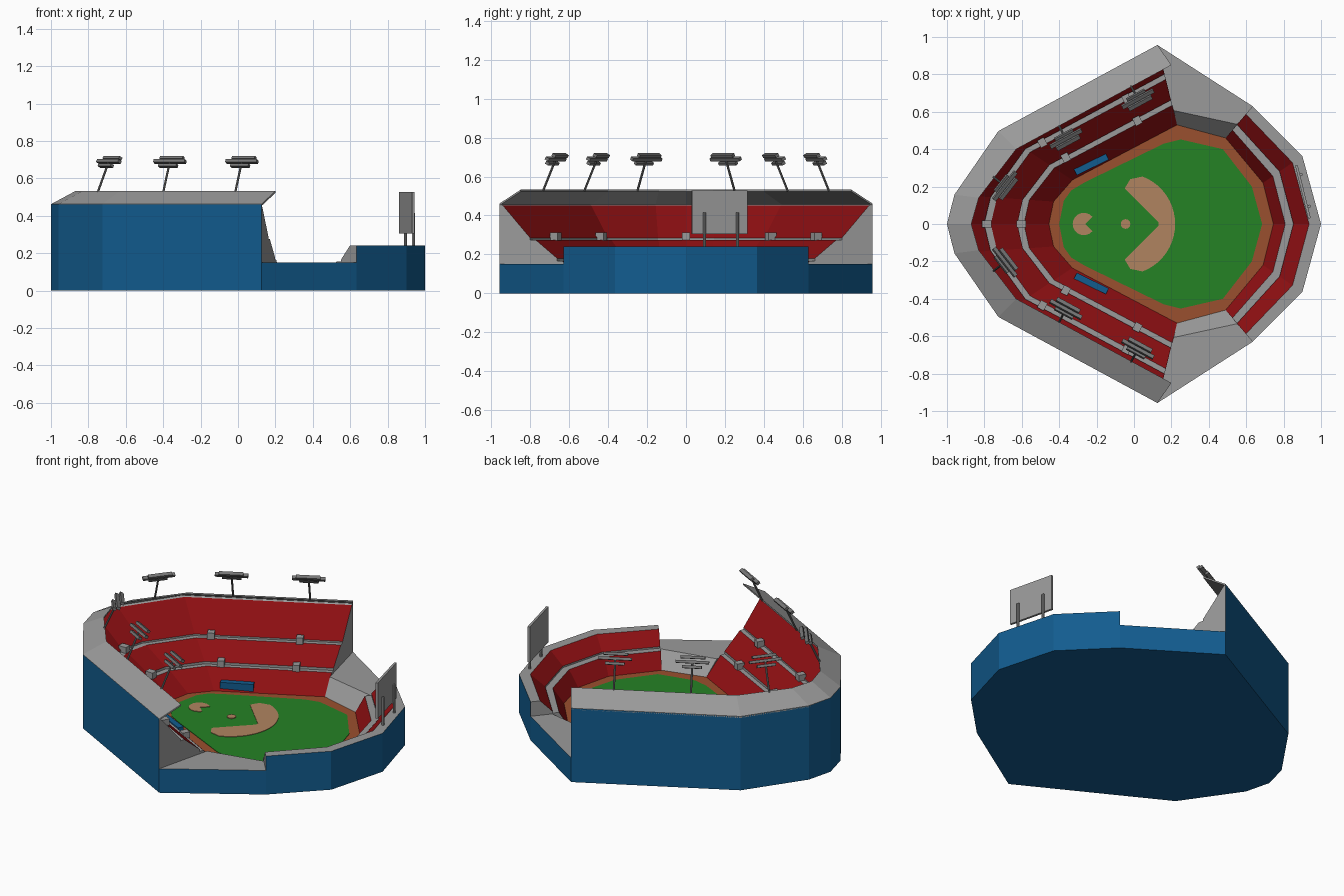
import bpy, bmesh, math
from mathutils import Vector, Matrix

if "Cube" in bpy.data.objects:
    bpy.data.objects.remove(bpy.data.objects["Cube"])


def material(name, r, g, b):
    m = bpy.data.materials.new(name)
    lin = lambda c: ((c / 255 + 0.055) / 1.055) ** 2.4
    m.diffuse_color = (lin(r), lin(g), lin(b), 1)
    m.use_nodes = True
    m.node_tree.nodes["Principled BSDF"].inputs["Base Color"].default_value = m.diffuse_color
    return m


BLUE = material("blue wall", 18, 92, 143)
GREY = material("concrete grey", 154, 154, 154)
RED = material("seat red", 142, 15, 18)
GREEN = material("grass green", 37, 130, 37)
BROWN = material("track brown", 154, 80, 46)
TAN = material("infield tan", 176, 132, 96)
STEEL = material("light tower grey", 118, 118, 118)


def finish(name, bm, mats):
    bmesh.ops.recalc_face_normals(bm, faces=bm.faces[:])
    me = bpy.data.meshes.new(name)
    bm.to_mesh(me)
    bm.free()
    for m in mats:
        me.materials.append(m)
    ob = bpy.data.objects.new(name, me)
    bpy.context.collection.objects.link(ob)
    return ob


def mirror(pts):
    """Half outline starting on the x axis -> full outline from -y to +y."""
    return [(x, -y) for x, y in reversed(pts) if y > 0] + list(pts)


def loft(name, outer, inner, profiles, strips, mats):
    """Sweep a closed (t, z) section between two outlines; t=0 outer, t=1 inner."""
    bm = bmesh.new()
    if len(profiles) == 1:
        profiles = profiles * len(outer)
    rows = []
    for o, i, prof in zip(outer, inner, profiles):
        o, i = Vector(o), Vector(i)
        rows.append([bm.verts.new((*o.lerp(i, t), z)) for t, z in prof])
    n = len(rows[0])
    for a, b in zip(rows, rows[1:]):
        for k in range(n):
            f = bm.faces.new((a[k], a[(k + 1) % n], b[(k + 1) % n], b[k]))
            f.material_index = strips[k]
    for r in (rows[0], rows[-1]):
        bm.faces.new(r).material_index = 1
    return finish(name, bm, mats)


def plate(name, pts, z0, z1, mats):
    """Flat prism; the underside takes the last material."""
    bm = bmesh.new()
    lo = [bm.verts.new((x, y, z0)) for x, y in pts]
    hi = [bm.verts.new((x, y, z1)) for x, y in pts]
    bm.faces.new(hi)
    bm.faces.new(lo).material_index = len(mats) - 1
    n = len(pts)
    for k in range(n):
        bm.faces.new((lo[k], lo[(k + 1) % n], hi[(k + 1) % n], hi[k]))
    return finish(name, bm, mats)


def box(name, loc, size, angle, mat, tilt=0):
    bm = bmesh.new()
    mx = (Matrix.Translation(loc) @ Matrix.Rotation(angle, 4, 'Z')
          @ Matrix.Rotation(tilt, 4, 'X') @ Matrix.Diagonal((*size, 1)))
    bmesh.ops.create_cube(bm, size=1, matrix=mx)
    return finish(name, bm, [mat])


def pole(name, a, b, r, mat):
    a, b = Vector(a), Vector(b)
    bm = bmesh.new()
    mx = Matrix.Translation((a + b) / 2) @ (b - a).to_track_quat('Z', 'Y').to_matrix().to_4x4()
    bmesh.ops.create_cone(bm, cap_ends=True, segments=8, radius1=r, radius2=r,
                          depth=(b - a).length, matrix=mx)
    return finish(name, bm, [mat])


# Outlines (upper half): outside wall and field wall
main_out = [(-1, 0), (-.96, .157), (-.725, .497), (.125, .957)]
main_in = [(-.455, 0), (-.43, .12), (-.33, .235), (.23, .53)]
far_out = [(1, 0), (.9, .364), (.634, .63)]
far_in = [(.745, 0), (.69, .22), (.49, .46)]
F = .06  # field level
mats = [BLUE, GREY, RED]

# Main grandstand: wall, three seat tiers, two walkways
main_prof = [(0, 0), (0, .46), (.04, .45), (.365, .285), (.365, .275), (.43, .275),
             (.69, .18), (.69, .165), (.755, .165), (1, F), (1, 0)]
loft("main_stand", mirror(main_out), mirror(main_in), [main_prof],
     [0, 1, 2, 1, 1, 2, 1, 1, 2, 0, 0], mats)

# Canopy over the top rows
can_in = [(-.87, 0), (-.83, .14), (-.63, .40), (.2, .85)]
loft("canopy", mirror(main_out), mirror(can_in),
     [[(0, .452), (0, .462), (1, .532), (1, .522)]], [1, 1, 1, 1], mats)

# Outfield stand
far_prof = [(0, 0), (0, .24), (.25, .24), (.58, .165), (.58, .155), (.75, .155), (1, F), (1, 0)]
loft("outfield_stand", mirror(far_out), mirror(far_in), [far_prof],
     [0, 1, 2, 1, 1, 2, 0, 0], mats)

# Low concrete links between the stands
for s in (1, -1):
    flip = lambda p: (p[0], p[1] * s)
    loft("low_link", [flip(main_out[-1]), flip(far_out[-1])],
         [flip(main_in[-1]), flip(far_in[-1])],
         [[(0, 0), (0, .15), (t, .15), (1, F), (1, 0)] for t in (.82, .57)],
         [0, 1, 1, 0, 0], mats)

# Field: dirt track, grass, infield
half = main_in + list(reversed(far_in))
ring = lambda h: h + [(x, -y) for x, y in reversed(h) if y > 0]
plate("dirt_track", ring(half), 0, F, [BROWN, BLUE])
grass = [(-.4, 0), (-.375, .125), (-.335, .18), (-.265, .222), (.16, .43), (.25, .452),
         (.475, .4), (.63, .2), (.685, 0)]
plate("grass", ring(grass), F - .004, F + .003, [GREEN])
arc = [(-.045 + .265 * math.cos(math.radians(a)), .27 * math.sin(math.radians(a)))
       for a in range(0, 77, 7)]
dirt = arc + [(-.02, .24), (-.05, .19), (.13, .01), (.13, 0)]
for s in (1, -1):
    plate("infield_dirt", [(x, y * s) for x, y in dirt], F, F + .006, [TAN])
circle = lambda cx, r, a0, a1, st: [(cx + r * math.cos(math.radians(a)), r * math.sin(math.radians(a)))
                                    for a in range(a0, a1, st)]
plate("home_dirt", circle(-.268, .06, 40, 321, 20) + [(-.262, 0)], F, F + .006, [TAN])
plate("mound", circle(-.045, .026, 0, 360, 30), F, F + .008, [TAN])

# Booths on the walkways
box("booth", (-.787, 0, .292), (.05, .04, .04), 0, GREY)
box("booth", (-.602, 0, .182), (.05, .04, .04), 0, GREY)
slope = math.atan2(.46, .85)
for s in (1, -1):
    for x, y, z in [(-.04, .67, .292), (-.49, .435, .292), (.018, .552, .182), (-.365, .355, .182)]:
        box("booth", (x, y * s, z), (.04, .045, .04), s * slope, GREY)
    # Dugout
    box("dugout", (-.228, .318 * s, F + .025), (.19, .035, .05), s * math.radians(26), BLUE)
    # Light towers leaning towards the field
    for x, y, tang in [(-.015, .735, slope), (-.4, .523, slope), (-.75, .25, math.radians(52))]:
        inward = Vector((math.sin(tang), -math.cos(tang), 0))
        base = Vector((x, y, .525))
        top = base + inward * .075 + Vector((0, 0, .165))
        m = lambda v: (v.x, v.y * s, v.z)
        pole("light_pole", m(base), m(top), .006, STEEL)
        for d, dz, length in [(.025, .018, .14), (0, 0, .19), (-.02, -.022, .11)]:
            box("light_bar", m(top + inward * d + Vector((0, 0, dz))), (length, .022, .016),
                s * tang, STEEL, s * .5)

# Scoreboard on two posts
a, b = Vector((.868, .315, 0)), Vector((.938, .03, 0))
ang = math.atan2(b.y - a.y, b.x - a.x)
mid = (a + b) / 2
box("scoreboard", (mid.x, mid.y, .416), ((b - a).length, .014, .222), ang, GREY)
for x, y in [(.895, .265), (.937, .095)]:
    pole("scoreboard_post", (x, y, .23), (x, y, .415), .008, GREY)
